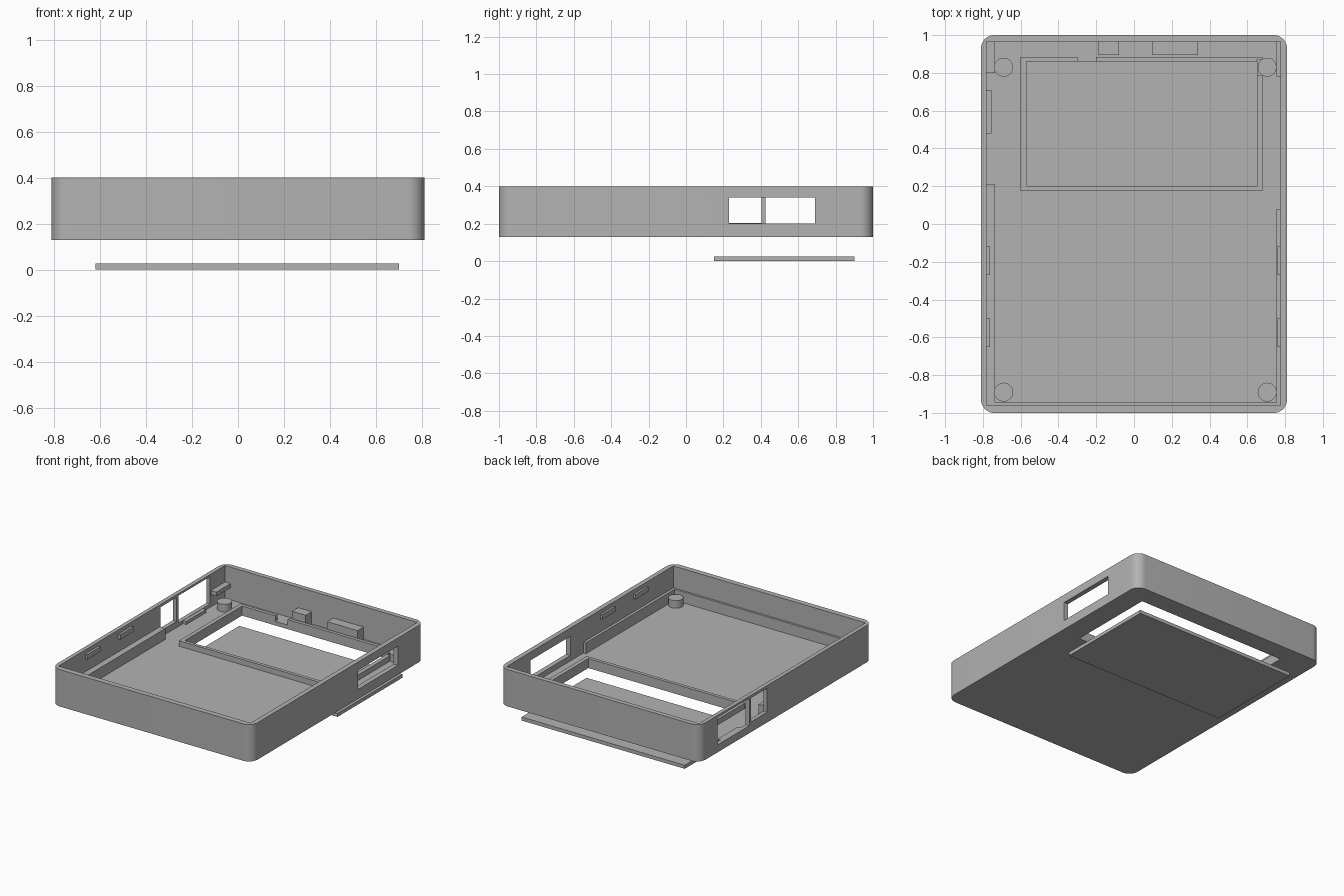
import bpy, bmesh
from math import sin, cos, pi

cube = bpy.data.objects.get("Cube")
if cube:
    bpy.data.objects.remove(cube, do_unlink=True)

grey = bpy.data.materials.new("light grey plastic")
grey.use_nodes = True
colour = (0.45, 0.45, 0.45, 1)
grey.diffuse_color = colour
grey.node_tree.nodes["Principled BSDF"].inputs["Base Color"].default_value = colour

BASE, FLOOR, RIM = 0.13, 0.16, 0.40


def prism(name, points, z0, z1):
    """Extrude a flat outline from z0 to z1."""
    bm = bmesh.new()
    face = bm.faces.new([bm.verts.new((x, y, z0)) for x, y in points])
    side = bmesh.ops.extrude_face_region(bm, geom=[face])
    for v in side["geom"]:
        if isinstance(v, bmesh.types.BMVert):
            v.co.z = z1
    bmesh.ops.recalc_face_normals(bm, faces=bm.faces)
    mesh = bpy.data.meshes.new(name)
    bm.to_mesh(mesh)
    bm.free()
    mesh.materials.append(grey)
    obj = bpy.data.objects.new(name, mesh)
    bpy.context.collection.objects.link(obj)
    return obj


def box(name, x0, x1, y0, y1, z0, z1):
    return prism(name, [(x0, y0), (x1, y0), (x1, y1), (x0, y1)], z0, z1)


def cylinder(name, x, y, r, z0, z1, n=32):
    ring = [(x + r * cos(2 * pi * i / n), y + r * sin(2 * pi * i / n)) for i in range(n)]
    return prism(name, ring, z0, z1)


def rounded(w, d, r, steps=10):
    """Rounded rectangle outline, half sizes w and d."""
    pts = []
    for q, (sx, sy) in enumerate([(1, 1), (-1, 1), (-1, -1), (1, -1)]):
        for i in range(steps + 1):
            a = (q + i / steps) * pi / 2
            pts.append((sx * (w - r) + r * cos(a), sy * (d - r) + r * sin(a)))
    return pts


def cut(obj, cutter):
    """Subtract the cutter, bake the result and drop the cutter."""
    cutter.hide_render = True
    mod = obj.modifiers.new("cut", "BOOLEAN")
    mod.object, mod.operation, mod.solver = cutter, "DIFFERENCE", "EXACT"
    graph = bpy.context.evaluated_depsgraph_get()
    graph.update()
    mesh = bpy.data.meshes.new_from_object(obj.evaluated_get(graph))
    obj.modifiers.clear()
    obj.data = mesh
    bpy.data.objects.remove(cutter, do_unlink=True)


def smooth(obj):
    bpy.ops.object.select_all(action="DESELECT")
    obj.select_set(True)
    bpy.context.view_layer.objects.active = obj
    bpy.ops.object.shade_smooth_by_angle()


# Open tray with display opening and side ports
case = prism("case_tray", rounded(0.81, 1.0, 0.07), BASE, RIM)
cut(case, box("cavity", -0.78, 0.775, -0.96, 0.965, FLOOR, 0.6))
cut(case, box("display_opening", -0.57, 0.65, 0.2, 0.86, 0.05, 0.3))
cut(case, box("right_port", 0.7, 0.9, 0.23, 0.69, 0.2, 0.34))
cut(case, box("left_small_port", -0.9, -0.74, 0.22, 0.405, 0.205, 0.38))
cut(case, box("left_large_port", -0.9, -0.74, 0.425, 0.79, 0.185, 0.385))
smooth(case)

# Raised frame around the display, with gaps in the back and right bars
frame = box("display_frame", -0.6, 0.68, 0.175, 0.885, FLOOR - 0.005, 0.2)
cut(frame, box("frame_hole", -0.57, 0.65, 0.2, 0.86, 0.1, 0.3))
cut(frame, box("back_gap", -0.3, -0.2, 0.84, 0.9, FLOOR, 0.3))
cut(frame, box("right_gap", 0.652, 0.7, 0.79, 0.87, FLOOR, 0.3))

# Corner posts
for side, x in (("left", 0.705), ("right", -0.69)):
    for end, y in (("front", -0.89), ("back", 0.83)):
        smooth(cylinder(f"{end}_{side}_post", x, y, 0.05, FLOOR - 0.005, 0.215))

# Ledges inside the walls
box("right_ledge", -0.785, -0.735, -0.962, 0.21, FLOOR - 0.005, 0.24)
box("left_ledge", 0.755, 0.78, -0.962, 0.08, FLOOR - 0.005, 0.24)
box("front_ledge", -0.735, 0.755, -0.965, -0.945, FLOOR - 0.005, 0.24)
box("right_back_tab", -0.785, -0.735, 0.8, 0.967, 0.25, 0.28)
box("left_back_tab", 0.755, 0.78, 0.78, 0.967, 0.25, 0.28)
box("port_sill", -0.785, -0.755, 0.48, 0.71, FLOOR - 0.005, 0.183)

# Snap clips near the rim
for i, y in enumerate((-0.65, -0.27)):
    box(f"right_clip_{i + 1}", -0.785, -0.763, y, y + 0.15, 0.335, 0.37)
    box(f"left_clip_{i + 1}", 0.76, 0.78, y, y + 0.15, 0.335, 0.37)

# Support blocks on the back wall
box("small_back_block", -0.19, -0.08, 0.895, 0.968, FLOOR - 0.005, 0.25)
box("large_back_block", 0.095, 0.34, 0.895, 0.968, FLOOR - 0.005, 0.25)

# Separate display panel below the tray
box("display_panel", -0.62, 0.70, 0.15, 0.90, 0, 0.026)
